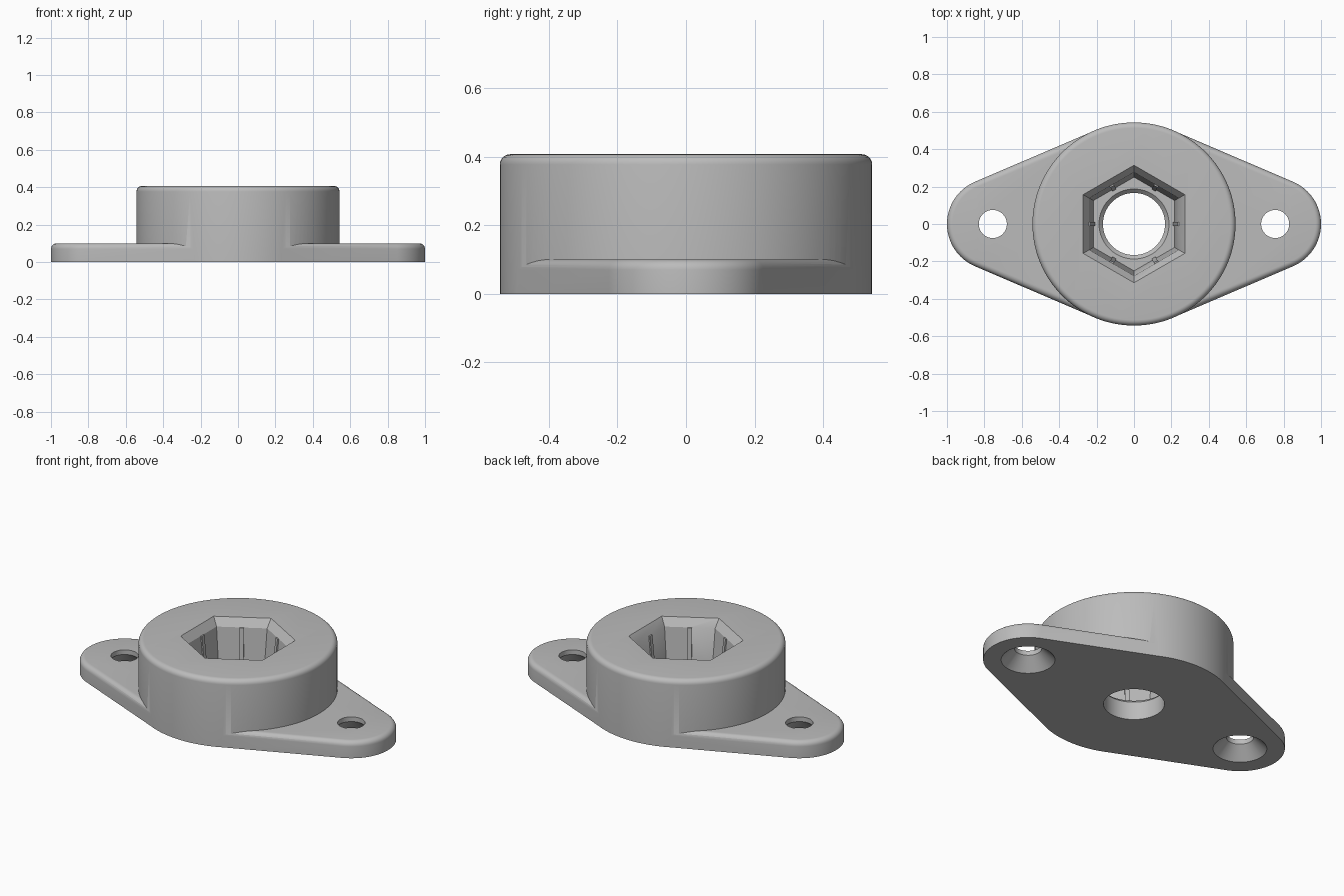
import bpy, bmesh
from math import sin, cos, pi, acos, sqrt
from mathutils import Vector, Matrix

if "Cube" in bpy.data.objects:
    bpy.data.objects.remove(bpy.data.objects["Cube"])

BOSS_R, BOSS_H = 0.543, 0.407
EAR_X, EAR_R, FLANGE_H = 0.755, 0.245, 0.10
FILLET = 0.03

grey = bpy.data.materials.new("plain_grey")
grey.use_nodes = True
colour = (0.5, 0.5, 0.5, 1)
grey.diffuse_color = colour
grey.node_tree.nodes["Principled BSDF"].inputs["Base Color"].default_value = colour


def arc(r, start, end, n, x=0):
    return [(x + r * cos(start + (end - start) * i / n),
             r * sin(start + (end - start) * i / n)) for i in range(n + 1)]


def circle(r, x=0, n=96):
    return arc(r, 0, 2 * pi, n, x)[:-1]


def flange_outline(inset):
    """Outline wrapped around the central disc and both ears."""
    big, small = BOSS_R - 0.0008 - inset, EAR_R - inset
    t = acos((big - small) / EAR_X)
    return (arc(small, -t, t, 32, EAR_X) + arc(big, t, pi - t, 24)
            + arc(small, pi - t, pi + t, 32, -EAR_X)
            + arc(big, pi + t, 2 * pi - t, 24))


def hexagon(apothem, rib=0.0):
    """Hexagon with corners on the y axis, optionally with a rib per side."""
    pts = []
    for k in range(6):
        turn = Matrix.Rotation(k * pi / 3, 2)
        half = apothem / sqrt(3)
        side = [(apothem, -half)]
        if rib:
            side += [(apothem, -0.012), (apothem - rib, -0.012),
                     (apothem - rib, 0.012), (apothem, 0.012)]
        pts += [tuple(turn @ Vector(p)) for p in side]
    return pts


def loft(name, sections):
    """Closed solid through (z, outline) sections of equal point count."""
    bm = bmesh.new()
    rings = [[bm.verts.new((x, y, z)) for x, y in pts] for z, pts in sections]
    n = len(rings[0])
    for low, high in zip(rings, rings[1:]):
        for i in range(n):
            j = (i + 1) % n
            bm.faces.new((low[i], low[j], high[j], high[i]))
    bm.faces.new(rings[0][::-1])
    bm.faces.new(rings[-1])
    bmesh.ops.recalc_face_normals(bm, faces=bm.faces)
    mesh = bpy.data.meshes.new(name)
    bm.to_mesh(mesh)
    bm.free()
    mesh.materials.append(grey)
    obj = bpy.data.objects.new(name, mesh)
    bpy.context.collection.objects.link(obj)
    return obj


def rounded_top(height, outline):
    """Sections of a straight wall ending in a quarter-round edge."""
    steps = 6
    return [(0, outline(0))] + [
        (height - FILLET + FILLET * sin(a), outline(FILLET * (1 - cos(a))))
        for a in (i * pi / 2 / steps for i in range(steps + 1))]


def combine(target, tool, operation):
    bpy.context.view_layer.objects.active = target
    mod = target.modifiers.new(tool.name, 'BOOLEAN')
    mod.operation, mod.object, mod.solver = operation, tool, 'EXACT'
    bpy.ops.object.modifier_apply(modifier=mod.name)
    bpy.data.objects.remove(tool)


# Flange plate joined with the round boss
body = loft("flanged_hex_housing", rounded_top(FLANGE_H, flange_outline))
boss = loft("boss", rounded_top(BOSS_H, lambda d: circle(BOSS_R - d, n=128)))
combine(body, boss, 'UNION')

# Ribbed hexagonal pocket and its chamfered mouth
FLOOR = 0.13
combine(body, loft("pocket", [(FLOOR, hexagon(0.217, 0.008)),
                              (0.36, hexagon(0.24, 0.008)),
                              (0.39, hexagon(0.24, 0.008))]), 'DIFFERENCE')
combine(body, loft("mouth", [(0.36, hexagon(0.24)), (BOSS_H, hexagon(0.272)),
                             (0.5, hexagon(0.272))]), 'DIFFERENCE')

# Central bore with a chamfer at the pocket floor
combine(body, loft("bore", [(-0.1, circle(0.166)), (FLOOR - 0.021, circle(0.166)),
                            (FLOOR, circle(0.187)), (0.2, circle(0.187))]), 'DIFFERENCE')

# Screw holes, countersunk from underneath
for side in (-1, 1):
    x = side * EAR_X
    combine(body, loft("screw_hole", [(-0.02, circle(0.167, x, 64)),
                                      (0.072, circle(0.075, x, 64)),
                                      (0.2, circle(0.075, x, 64))]), 'DIFFERENCE')

# Smooth shading with crisp edges
bpy.ops.object.select_all(action='DESELECT')
body.select_set(True)
bpy.context.view_layer.objects.active = body
bpy.ops.object.shade_smooth_by_angle(angle=pi / 6)
